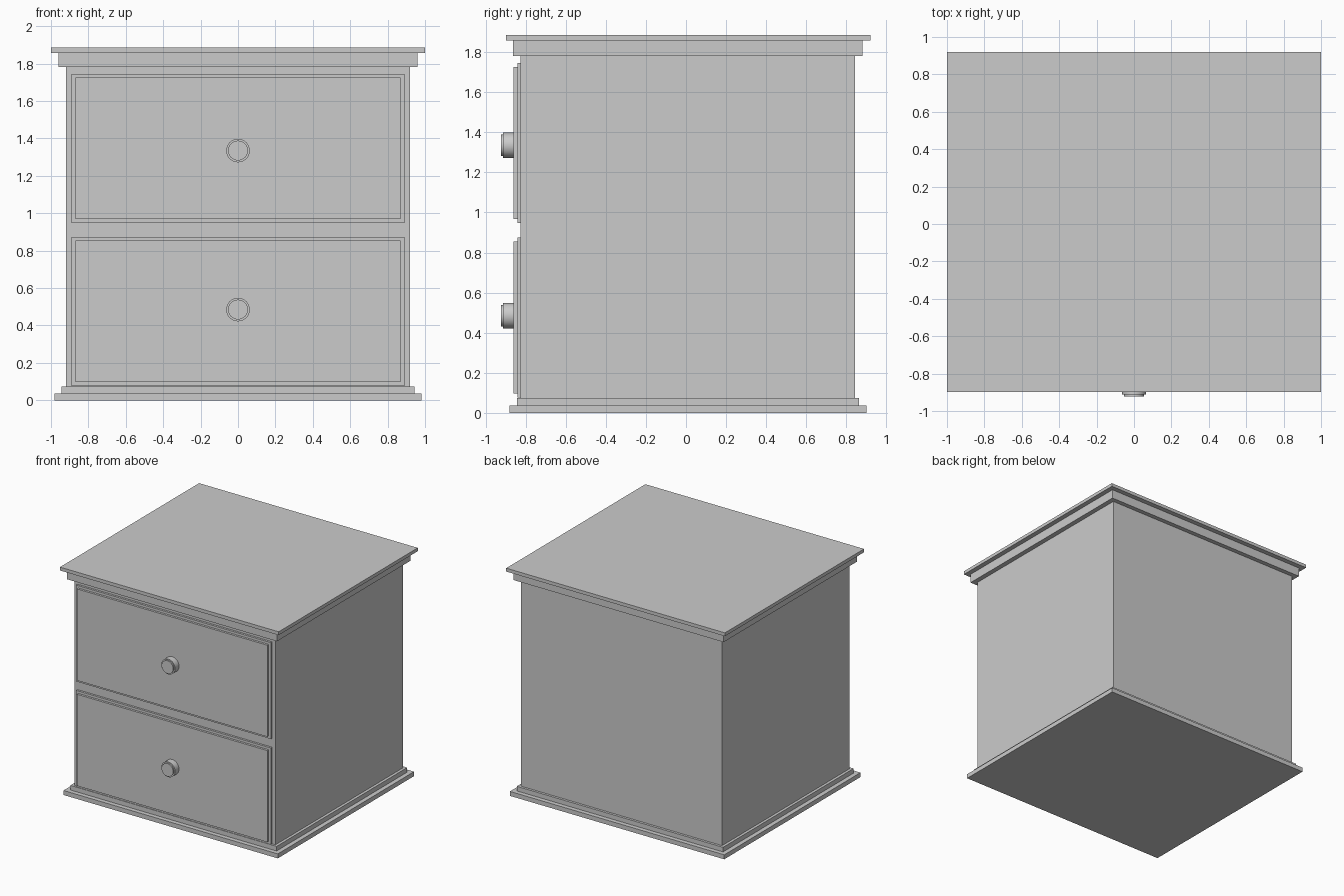
import bpy, bmesh
from math import radians
from mathutils import Matrix

if "Cube" in bpy.data.objects:
    bpy.data.objects.remove(bpy.data.objects["Cube"])


def finish(name, bm):
    bmesh.ops.recalc_face_normals(bm, faces=bm.faces)
    mesh = bpy.data.meshes.new(name)
    bm.to_mesh(mesh)
    bm.free()
    obj = bpy.data.objects.new(name, mesh)
    bpy.context.collection.objects.link(obj)
    return obj


def box(name, half_x, y0, y1, z0, z1):
    bm = bmesh.new()
    place = Matrix.Translation((0, (y0 + y1) / 2, (z0 + z1) / 2))
    size = Matrix.Diagonal((2 * half_x, y1 - y0, z1 - z0, 1))
    bmesh.ops.create_cube(bm, size=1, matrix=place @ size)
    return finish(name, bm)


def knob(name, z, profile, sides=32):
    # Lathe a (radius, y) profile around the front-back axis
    bm = bmesh.new()
    verts = [bm.verts.new((r, y, z)) for r, y in profile]
    edges = [bm.edges.new(pair) for pair in zip(verts, verts[1:])]
    bmesh.ops.spin(bm, geom=verts + edges, cent=(0, 0, z), axis=(0, 1, 0),
                   angle=radians(360), steps=sides, use_duplicate=False)
    bmesh.ops.remove_doubles(bm, verts=bm.verts, dist=1e-4)
    obj = finish(name, bm)
    bpy.context.view_layer.objects.active = obj
    obj.select_set(True)
    bpy.ops.object.shade_smooth_by_angle(angle=radians(30))
    obj.select_set(False)


# Stepped plinth, carcass and stepped top
box("base_plinth", 0.98, -0.88, 0.90, 0.0, 0.037)
box("base_moulding", 0.943, -0.843, 0.863, 0.037, 0.075)
box("cabinet_body", 0.92, -0.825, 0.843, 0.075, 1.782)
box("top_moulding", 0.96, -0.862, 0.88, 1.782, 1.857)
box("top_slab", 1.0, -0.897, 0.92, 1.857, 1.885)

# Two drawers, each a backing frame, a raised panel and a round knob
knob_profile = [(0, -0.85), (0.063, -0.85), (0.063, -0.912),
                (0.053, -0.912), (0.053, -0.923), (0, -0.923)]
for label, z in (("lower", 0.077), ("upper", 0.948)):
    height = 0.797
    box(label + "_drawer_frame", 0.89, -0.842, -0.82, z, z + height)
    box(label + "_drawer_panel", 0.87, -0.86, -0.84, z + 0.02, z + height - 0.02)
for label, z in (("lower", 0.485), ("upper", 1.335)):
    knob(label + "_drawer_knob", z, knob_profile)
